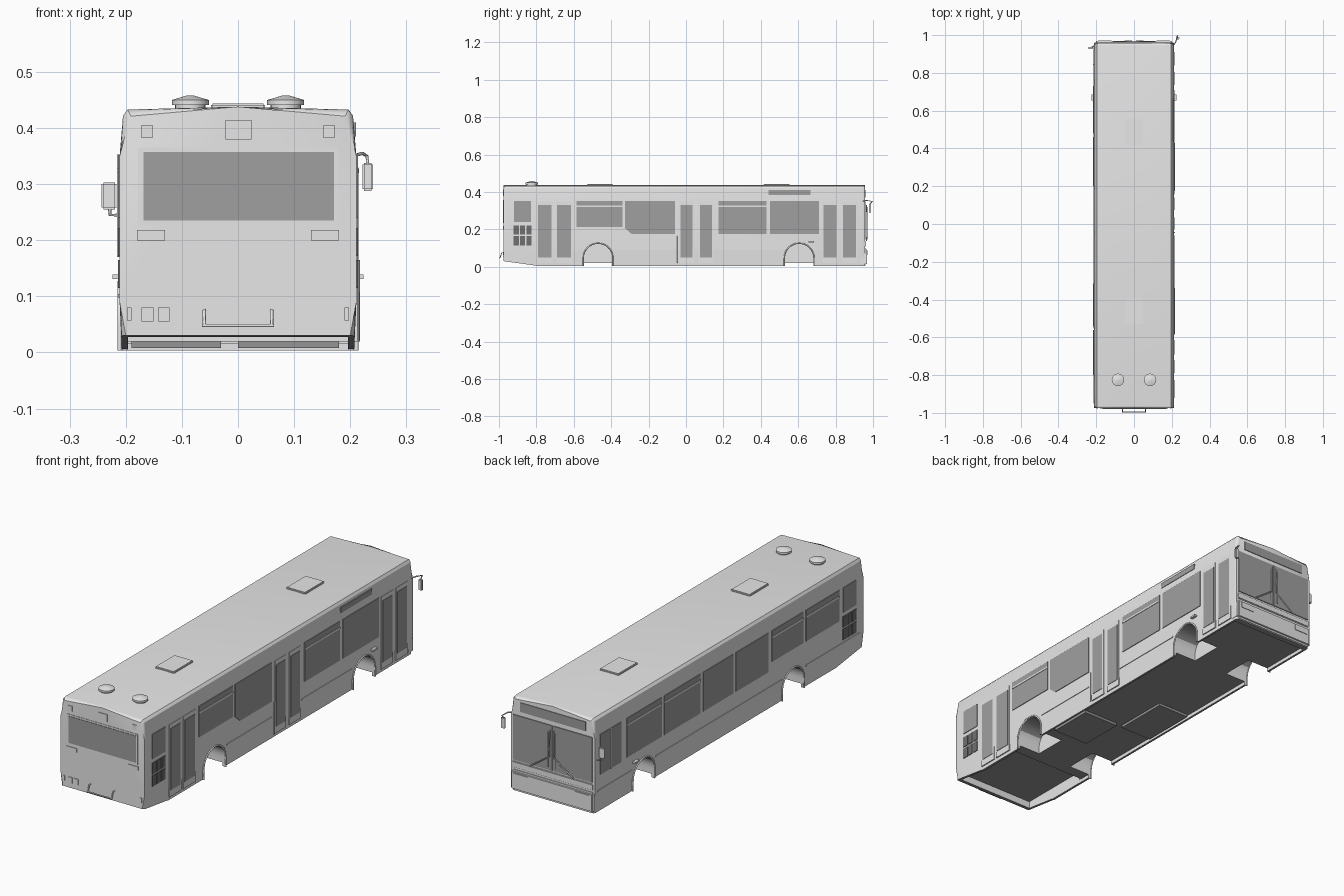
import bpy, bmesh, math
from mathutils import Vector

cube = bpy.data.objects.get("Cube")
if cube:
    bpy.data.objects.remove(cube, do_unlink=True)


def material(name, v):
    m = bpy.data.materials.new(name)
    m.use_nodes = True
    m.diffuse_color = (v, v, v, 1)
    m.node_tree.nodes["Principled BSDF"].inputs["Base Color"].default_value = (v, v, v, 1)
    return m


PAINT = material("light grey paint", 0.8)
GLASS = material("grey glass", 0.35)
UNDER = material("dark underside", 0.3)
TRIM = material("dark trim", 0.16)
SIDE, REAR, FRONT = 0.211, -0.975, 0.957


def finish(name, bm, mat, smooth=False):
    bmesh.ops.recalc_face_normals(bm, faces=bm.faces)
    me = bpy.data.meshes.new(name)
    bm.to_mesh(me)
    bm.free()
    me.materials.append(mat)
    ob = bpy.data.objects.new(name, me)
    bpy.context.collection.objects.link(ob)
    if smooth:
        smooth_shade(ob)
    return ob


def smooth_shade(ob):
    bpy.ops.object.select_all(action='DESELECT')
    ob.select_set(True)
    bpy.context.view_layer.objects.active = ob
    bpy.ops.object.shade_smooth_by_angle(angle=math.radians(30))


def prism_bm(points, axis, lo, hi):
    """Extrude a profile: (y, z) along x, or (x, z) along y."""
    bm = bmesh.new()
    place = (lambda a, b, t: (t, a, b)) if axis == 'x' else (lambda a, b, t: (a, t, b))
    rings = [[bm.verts.new(place(a, b, t)) for a, b in points] for t in (lo, hi)]
    n = len(points)
    for ring in rings:
        bm.faces.new(ring)
    for i in range(n):
        j = (i + 1) % n
        bm.faces.new((rings[0][i], rings[0][j], rings[1][j], rings[1][i]))
    return bm


def prism(name, points, axis, lo, hi, mat):
    return finish(name, prism_bm(points, axis, lo, hi), mat)


def box(name, x, y, z, mat, bevel=0):
    bm = prism_bm([(y[0], z[0]), (y[1], z[0]), (y[1], z[1]), (y[0], z[1])], 'x', *x)
    if bevel:
        bmesh.ops.bevel(bm, geom=bm.edges[:], offset=bevel, segments=2, affect='EDGES')
    return finish(name, bm, mat)


def side_plate(name, s, y0, y1, z0, z1, mat=GLASS, out=0.003):
    return box(name, sorted((s * (SIDE - 0.004), s * (SIDE + out))), (y0, y1), (z0, z1), mat)


def end_plate(name, y, x0, x1, z0, z1, mat, out=0.003):
    d = math.copysign(out, y)
    return box(name, (x0, x1), sorted((y - d, y + d)), (z0, z1), mat)


def rod(name, points, r, mat):
    cu = bpy.data.curves.new(name, 'CURVE')
    cu.dimensions = '3D'
    cu.bevel_depth, cu.bevel_resolution, cu.use_fill_caps = r, 1, True
    sp = cu.splines.new('POLY')
    sp.points.add(len(points) - 1)
    for p, co in zip(sp.points, points):
        p.co = (*co, 1)
    cu.materials.append(mat)
    ob = bpy.data.objects.new(name, cu)
    bpy.context.collection.objects.link(ob)


def cut(target, cutter):
    mod = target.modifiers.new("cut", 'BOOLEAN')
    mod.object, mod.operation, mod.solver = cutter, 'DIFFERENCE', 'EXACT'
    bpy.context.view_layer.objects.active = target
    bpy.ops.object.modifier_apply(modifier=mod.name)
    bpy.data.objects.remove(cutter, do_unlink=True)


def arch(cy, r):
    arc = [(cy + r * math.cos(math.pi * i / 16), 0.047 + r * math.sin(math.pi * i / 16)) for i in range(17)]
    return [(cy + r, 0.004)] + arc + [(cy - r, 0.004)]


# Body shell with rounded ends
half = [(0.207, 0.004), (SIDE, 0.09), (SIDE, 0.35), (0.205, 0.422), (0.197, 0.433)]
section = half + [(0, 0.438)] + [(-x, z) for x, z in reversed(half)]
bm = prism_bm(section, 'y', REAR, FRONT)
ends = [e for e in bm.edges if abs(e.verts[0].co.y - e.verts[1].co.y) < 0.001
        and max(v.co.z for v in e.verts) > 0.01]
bmesh.ops.bevel(bm, geom=ends, offset=0.012, segments=3, affect='EDGES', profile=0.5)
body = finish("body_shell", bm, PAINT)
body.data.materials.append(UNDER)

# Sloped tail, floor recesses and wheel wells
cut(body, prism("tail_cutter", [(-1.1, -0.1), (-0.8, -0.1), (-0.8, 0.006), (-1.1, 0.048)], 'x', -1, 1, UNDER))
cut(body, box("rear_recess_cutter", (-0.196, 0.196), (-0.955, -0.6), (-0.1, 0.06), UNDER))
cut(body, box("floor_recess_cutter", (-0.197, 0.197), (-0.61, 0.93), (-0.1, 0.02), UNDER))
ARCHES = (-0.47, 0.605)
for cy in ARCHES:
    for s in (-1, 1):
        pts = [(y, z if z > 0.01 else -0.1) for y, z in arch(cy, 0.077)]
        cut(body, prism("well_cutter", pts, 'x', *sorted((s * 0.09, s * 0.4)), UNDER))
for p in body.data.polygons:
    p.material_index = 1 if p.normal.z < -0.6 else 0
smooth_shade(body)
for cy in ARCHES:
    for s in (-1, 1):
        rod("wheel_arch_trim", [(s * SIDE, y, z) for y, z in arch(cy, 0.079)], 0.004, PAINT)

# Underbody tanks
box("tank_right", (0.0, 0.18), (-0.33, -0.12), (0.008, 0.03), UNDER)
box("tank_left", (-0.19, -0.03), (-0.12, 0.14), (0.008, 0.03), UNDER)

# Door side: door leaves and their glass
for y0, y1 in ((-0.79, -0.72), (-0.69, -0.615), (-0.03, 0.035), (0.075, 0.14), (0.735, 0.805), (0.84, 0.91)):
    side_plate("door_leaf", 1, y0 - 0.008, y1 + 0.008, 0.02, 0.35, PAINT, 0.002)
    side_plate("door_glass", 1, y0, y1, 0.05, 0.33, GLASS, 0.004)
rod("door_handrail", [(0.214, -0.045, 0.02), (0.214, -0.045, 0.165)], 0.003, PAINT)


def window(s, y0, y1, z0, hopper):
    side_plate("side_window", s, y0, y1, z0, 0.353)
    if hopper:
        side_plate("window_bar", s, y0, y1, 0.32, 0.328, PAINT, 0.005)


# Windows on the door side
for y0, y1, z0 in ((-0.585, -0.34, 0.212), (0.175, 0.43, 0.175), (0.45, 0.71, 0.175)):
    window(1, y0, y1, z0, y1 < 0.5)
prism("stepped_window", [(-0.325, 0.205), (-0.29, 0.175), (-0.06, 0.175), (-0.06, 0.353), (-0.325, 0.353)],
      'x', 0.207, 0.214, GLASS)
box("side_sign", (0.2, 0.2105), (0.44, 0.665), (0.385, 0.41), GLASS)

# Windows on the driver side
for y0, y1, z0, hopper in ((0.77, 0.92, 0.17, False), (0.48, 0.73, 0.175, True), (0.2, 0.46, 0.175, True),
                           (-0.035, 0.18, 0.175, False), (-0.29, -0.055, 0.175, False),
                           (-0.54, -0.315, 0.212, True), (-0.8, -0.56, 0.212, True)):
    window(-1, y0, y1, z0, hopper)
side_plate("driver_window_bar", -1, 0.842, 0.848, 0.17, 0.353, PAINT, 0.005)

# Rear quarter windows, engine grilles, rub rails
for s in (-1, 1):
    side_plate("quarter_window", s, -0.92, -0.828, 0.24, 0.353)
    for col in range(3):
        for row in range(2):
            y, z = -0.922 + col * 0.034, 0.115 + row * 0.057
            side_plate("engine_grille", s, y, y + 0.028, z, z + 0.05, TRIM)
    rails = [(-0.385, -0.06), (0.155, 0.52)] if s > 0 else [(-0.95, -0.56), (-0.385, 0.52), (0.69, 0.94)]
    for y0, y1 in rails:
        side_plate("rub_rail", s, y0, y1, 0.098, 0.104, PAINT, 0.003)
    box("side_marker", sorted((s * 0.205, s * 0.224)), (0.655, 0.685), (0.131, 0.139), PAINT)

# Tail end: window, lamps, hatch, tow bar
end_plate("rear_window_frame", REAR, -0.178, 0.178, 0.225, 0.365, PAINT, 0.002)
end_plate("rear_window", REAR, -0.168, 0.171, 0.235, 0.357, GLASS, 0.004)
end_plate("rear_hatch", REAR, -0.022, 0.024, 0.38, 0.414, PAINT)
for s in (-1, 1):
    for name, x0, x1, z0, z1 in (("upper_lamp", 0.152, 0.172, 0.382, 0.405), ("tail_lamp", 0.13, 0.18, 0.2, 0.218),
                                 ("corner_lamp", 0.19, 0.198, 0.057, 0.08)):
        end_plate(name, REAR, *sorted((s * x0, s * x1)), z0, z1, PAINT)
for x in (-0.172, -0.143):
    end_plate("reverse_lamp", REAR, x, x + 0.021, 0.055, 0.08, PAINT)
for x in (-0.06, 0.06):
    rod("tow_bar_post", [(x, -0.972, 0.075), (x, -0.985, 0.075), (x, -0.995, 0.048)], 0.003, PAINT)
rod("tow_bar", [(-0.064, -0.996, 0.048), (0.064, -0.996, 0.048)], 0.003, PAINT)

# Driving end: windscreen, sign, bumper, headlamps, wipers
for s in (-1, 1):
    end_plate("windscreen", FRONT, *sorted((s * 0.002, s * 0.2)), 0.145, 0.35, GLASS, 0.004)
    end_plate("headlamp", 0.968, *sorted((s * 0.12, s * 0.19)), 0.062, 0.088, PAINT, 0.003)
    rod("wiper_arm", [(s * 0.01, 0.966, 0.33), (s * 0.012, 0.968, 0.21), (s * 0.11, 0.966, 0.14)], 0.003, PAINT)
    rod("wiper_blade", [(s * 0.02, 0.966, 0.16), (s * 0.02, 0.966, 0.32)], 0.002, PAINT)
end_plate("destination_sign", FRONT, -0.165, 0.165, 0.37, 0.412, GLASS)
box("front_bumper", (-0.209, 0.209), (0.92, 0.968), (0.008, 0.1), PAINT, 0.008)
box("front_sill", (-0.205, 0.205), (0.93, 0.962), (0.108, 0.138), PAINT, 0.003)

# Roof hatches and domed vents
for y in (-0.46, 0.485):
    box("roof_hatch", (-0.048, 0.048), (y - 0.07, y + 0.07), (0.43, 0.444), PAINT, 0.003)
for x in (-0.085, 0.085):
    bm = bmesh.new()
    for r1, r2, z0, z1 in ((0.027, 0.027, 0.43, 0.443), (0.033, 0.033, 0.441, 0.45), (0.033, 0.006, 0.45, 0.458)):
        g = bmesh.ops.create_cone(bm, cap_ends=True, segments=24, radius1=r1, radius2=r2, depth=z1 - z0)
        bmesh.ops.translate(bm, vec=Vector((x, -0.825, (z0 + z1) / 2)), verts=g["verts"])
    finish("roof_vent", bm, PAINT, True)

# Mirrors on their arms
box("mirror_right", (0.222, 0.241), (0.978, 0.99), (0.288, 0.338), PAINT, 0.003)
rod("mirror_arm_right", [(0.205, 0.94, 0.35), (0.222, 0.965, 0.355), (0.23, 0.997, 0.35), (0.231, 0.984, 0.335)],
    0.003, PAINT)
box("mirror_left", (-0.243, -0.216), (0.926, 0.938), (0.255, 0.303), PAINT, 0.003)
rod("mirror_arm_left", [(-0.207, 0.945, 0.245), (-0.228, 0.934, 0.245), (-0.229, 0.932, 0.26)], 0.003, PAINT)
